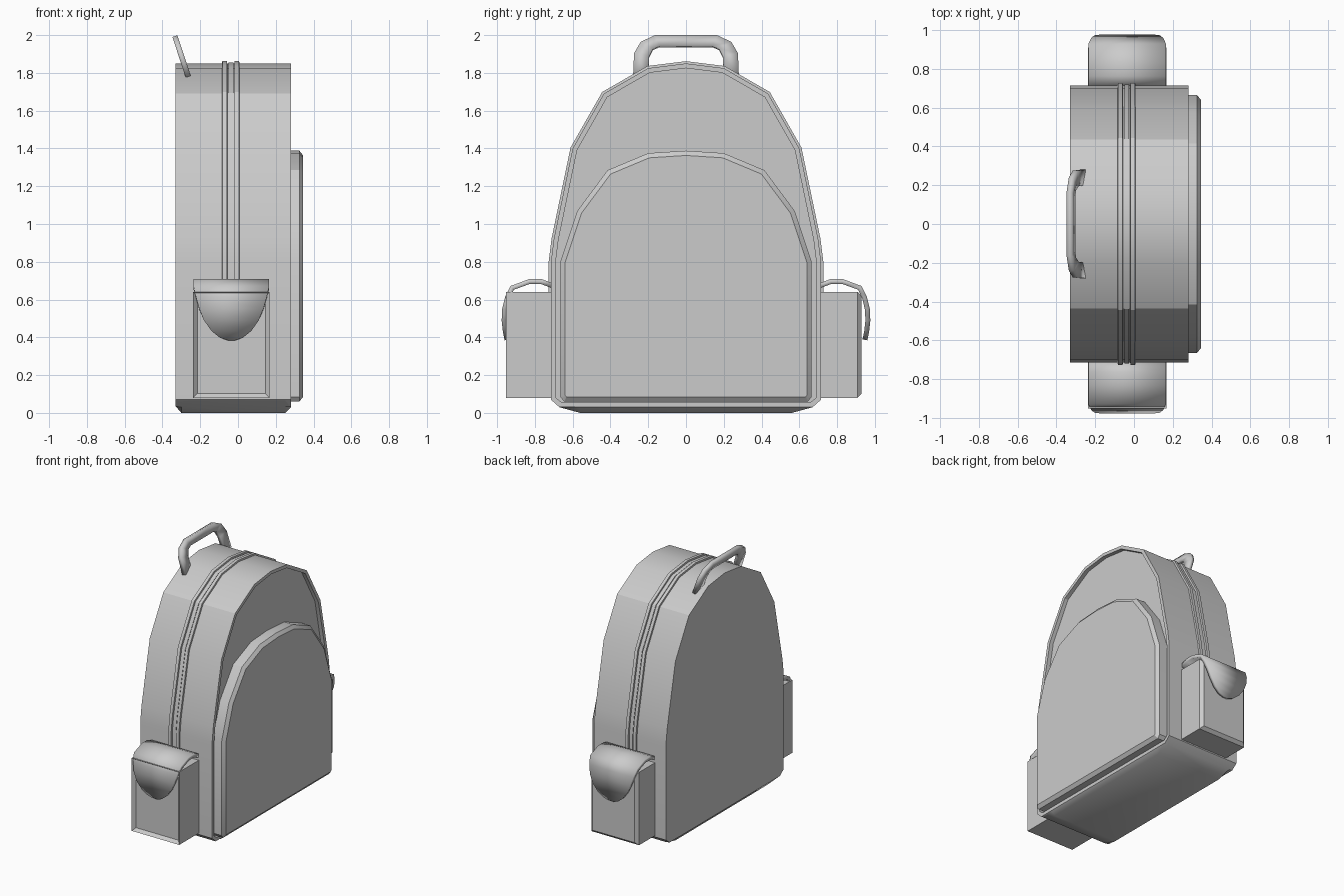
import bpy, bmesh, math
from mathutils import Vector

if "Cube" in bpy.data.objects:
    bpy.data.objects.remove(bpy.data.objects["Cube"])


def finish(name, bm, angle=28):
    bmesh.ops.remove_doubles(bm, verts=bm.verts, dist=1e-5)
    bmesh.ops.recalc_face_normals(bm, faces=bm.faces)
    me = bpy.data.meshes.new(name)
    bm.to_mesh(me)
    bm.free()
    ob = bpy.data.objects.new(name, me)
    bpy.context.collection.objects.link(ob)
    bpy.ops.object.select_all(action='DESELECT')
    bpy.context.view_layer.objects.active = ob
    ob.select_set(True)
    bpy.ops.object.shade_smooth_by_angle(angle=math.radians(angle))
    return ob


def outline(half):
    """Closed y-z loop from a right half profile listed bottom to top."""
    left = [(-y, z) for y, z in reversed(half) if y > 0]
    return [Vector(p) for p in half + left]


def offset(loop, d):
    """Move a counter-clockwise loop outwards by d."""
    out, n = [], len(loop)
    for i, p in enumerate(loop):
        a = (p - loop[i - 1]).normalized()
        b = (loop[(i + 1) % n] - p).normalized()
        na, nb = Vector((a.y, -a.x)), Vector((b.y, -b.x))
        out.append(p + (na + nb) * d / (1 + na.dot(nb)))
    return out


def loft(name, loop, rings):
    """Skin rings of (x, offset, lowest z) and cap both ends."""
    bm = bmesh.new()
    skin = [[bm.verts.new((x, p.x, max(p.y, low))) for p in offset(loop, d)]
            for x, d, low in rings]
    n = len(loop)
    for a, b in zip(skin, skin[1:]):
        for i in range(n):
            j = (i + 1) % n
            bm.faces.new((a[i], a[j], b[j], b[i]))
    bm.faces.new(skin[0])
    bm.faces.new(skin[-1])
    return finish(name, bm)


# Main bag with chamfered base and a recessed front panel
arch = [(0.715, 0.8), (0.7, 0.92), (0.6, 1.4), (0.435, 1.69), (0.2, 1.825), (0, 1.85)]
body = outline([(0.56, 0), (0.67, 0.03), (0.715, 0.07)] + arch)
loft("bag_body", body, [(-0.33, 0, 0.035), (-0.3, 0, 0), (0.25, 0, 0),
                        (0.28, 0, 0.03), (0.28, -0.025, 0.055), (0.25, -0.025, 0.055)])

# Zip: two raised welts and the tape between them
zip_loop = outline([(0.715, 0.5)] + arch)
for name, x in (("zip_welt_back", -0.07), ("zip_welt_front", -0.005)):
    loft(name, zip_loop, [(x - 0.016, -0.01, 0), (x - 0.013, 0.012, 0),
                          (x + 0.011, 0.012, 0), (x + 0.015, -0.01, 0)])
loft("zip_teeth", zip_loop, [(-0.05, -0.01, 0), (-0.05, 0.004, 0),
                             (-0.025, 0.004, 0), (-0.025, -0.01, 0)])

# Large front pocket
front = outline([(0.645, 0.06), (0.665, 0.085), (0.665, 0.8), (0.575, 1.07),
                 (0.415, 1.285), (0.2, 1.375), (0, 1.388)])
loft("front_pocket", front, [(0.24, 0, 0), (0.325, 0, 0), (0.345, -0.025, 0)])

# Side pockets with curved flaps
CX = -0.035
flap_path = [(0.70, 0.67, 0.2), (0.765, 0.695, 0.2), (0.83, 0.695, 0.2), (0.92, 0.662, 0.2),
             (0.945, 0.61, 0.187), (0.96, 0.55, 0.17), (0.963, 0.49, 0.145),
             (0.957, 0.435, 0.105), (0.95, 0.4, 0.06), (0.947, 0.387, 0.02)]
for side, s in (("right", 1), ("left", -1)):
    bm = bmesh.new()
    bmesh.ops.create_cube(bm, size=1)
    for v in bm.verts:
        v.co = Vector((CX + v.co.x * 0.405, s * (0.8 + v.co.y * 0.26), 0.36 + v.co.z * 0.56))
    edges = [e for e in bm.edges if all(abs(v.co.y) > 0.9 for v in e.verts)]
    bmesh.ops.bevel(bm, geom=edges, offset=0.022, segments=1, affect='EDGES')
    finish("side_pocket_" + side, bm)

    bm = bmesh.new()
    rows = [[bm.verts.new((CX + k * w, s * y, z)) for k in (-1, 1)] for y, z, w in flap_path]
    for a, b in zip(rows, rows[1:]):
        quad = (a[0], a[1], b[1], b[0])
        bm.faces.new(quad if s < 0 else quad[::-1])
    flap = finish("pocket_flap_" + side, bm, 40)
    mod = flap.modifiers.new("thickness", 'SOLIDIFY')
    mod.thickness = 0.026
    mod.offset = 0

# Carry handle: a flat strip leaning backwards
outer = [(0.28, 1.78), (0.275, 1.9), (0.24, 1.96), (0.165, 1.995)]
inner = [(0.2, 1.79), (0.195, 1.885), (0.175, 1.925), (0.14, 1.94)]
bm = bmesh.new()


def strip(pts):
    pts = pts + [(-y, z) for y, z in reversed(pts)]
    return [bm.verts.new((-0.265 - (z - 1.785) * 0.33, y, z)) for y, z in pts]


o, i = strip(outer), strip(inner)
for k in range(len(o) - 1):
    bm.faces.new((o[k], o[k + 1], i[k + 1], i[k]))
handle = finish("carry_handle", bm)
mod = handle.modifiers.new("thickness", 'SOLIDIFY')
mod.thickness = 0.028
mod.offset = 0
